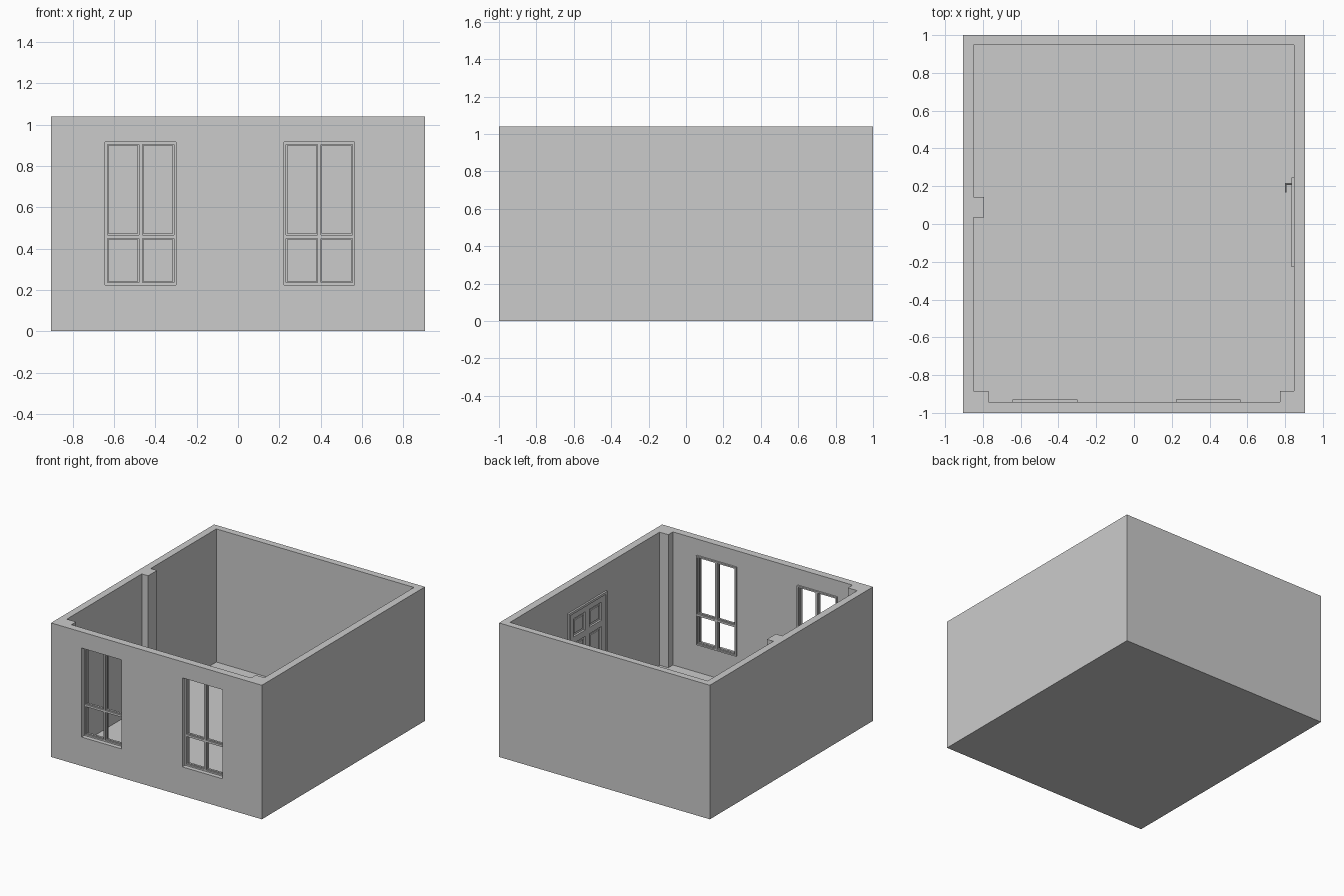
import bpy, bmesh, math
from mathutils import Matrix, Vector

if "Cube" in bpy.data.objects:
    bpy.data.objects.remove(bpy.data.objects["Cube"])


def finish(name, bm):
    bmesh.ops.recalc_face_normals(bm, faces=bm.faces)
    me = bpy.data.meshes.new(name)
    bm.to_mesh(me)
    bm.free()
    ob = bpy.data.objects.new(name, me)
    bpy.context.collection.objects.link(ob)
    return ob


def add_box(bm, x0, x1, y0, y1, z0, z1):
    m = Matrix.Translation(((x0 + x1) / 2, (y0 + y1) / 2, (z0 + z1) / 2))
    bmesh.ops.create_cube(bm, size=1, matrix=m @ Matrix.Diagonal((x1 - x0, y1 - y0, z1 - z0, 1)))


def boxes(name, items):
    bm = bmesh.new()
    for b in items:
        add_box(bm, *b)
    return finish(name, bm)


def prism(name, pts, z0, z1):
    bm = bmesh.new()
    face = bm.faces.new([bm.verts.new((x, y, z0)) for x, y in pts])
    ext = bmesh.ops.extrude_face_region(bm, geom=[face])
    bmesh.ops.translate(bm, vec=(0, 0, z1 - z0),
                        verts=[v for v in ext["geom"] if isinstance(v, bmesh.types.BMVert)])
    return finish(name, bm)


def cut(ob, cutter):
    mod = ob.modifiers.new("cut", "BOOLEAN")
    mod.operation = "DIFFERENCE"
    mod.solver = "EXACT"
    mod.object = cutter
    bpy.context.view_layer.objects.active = ob
    bpy.ops.object.modifier_apply(modifier=mod.name)
    bpy.data.objects.remove(cutter)


def rod(bm, a, b, r, n=12):
    a, b = Vector(a), Vector(b)
    rot = (b - a).to_track_quat("Z", "Y").to_matrix().to_4x4()
    bmesh.ops.create_cone(bm, cap_ends=True, segments=n, radius1=r, radius2=r,
                          depth=(b - a).length, matrix=Matrix.Translation((a + b) / 2) @ rot)


# Room shell: thin floor, thick walls, corner pillars and a pilaster on the left wall
room = boxes("room_shell", [(-0.905, 0.905, -1, 1, 0, 1.04)])
inner = [(-0.77, -0.942), (0.772, -0.942), (0.772, -0.885), (0.847, -0.885),
         (0.847, 0.948), (-0.85, 0.948), (-0.85, 0.143), (-0.795, 0.143),
         (-0.795, 0.034), (-0.85, 0.034), (-0.85, -0.885), (-0.77, -0.885)]
cut(room, prism("room_cutter", inner, 0.007, 1.2))

# Windows: four panes each, sash with a thinner stop around every pane
WZ0, WZ1 = 0.224, 0.915
for side, x0 in (("left", -0.643), ("right", 0.222)):
    x1 = x0 + 0.343
    xm = (x0 + x1) / 2
    cut(room, boxes("window_cutter", [(x0, x1, -1.1, -0.9, WZ0, WZ1)]))
    bars = []
    for inset, y0, y1 in ((0.0, -0.966, -0.928), (0.006, -0.955, -0.939)):
        e, h = 0.011 + inset, 0.008 + inset
        bars += [(x0, x0 + e, y0, y1, WZ0, WZ1), (x1 - e, x1, y0, y1, WZ0, WZ1),
                 (xm - h, xm + h, y0, y1, WZ0 + e, WZ1 - e),
                 (x0 + e, x1 - e, y0, y1, WZ0, WZ0 + e),
                 (x0 + e, x1 - e, y0, y1, WZ1 - e, WZ1),
                 (x0 + e, xm - h, y0, y1, 0.458 - h, 0.458 + h),
                 (xm + h, x1 - e, y0, y1, 0.458 - h, 0.458 + h)]
    boxes(side + "_window_frame", bars)

# Door niche and casing on the right wall
DY0, DY1, DT, F = -0.228, 0.245, 0.837, 0.007
cut(room, boxes("door_cutter", [(0.8, 0.872, DY0, DY1, F, DT)]))
C = 0.018
boxes("door_casing", [(0.833, 0.872, DY0, DY0 + C, F, DT),
                      (0.833, 0.872, DY1 - C, DY1, F, DT),
                      (0.833, 0.872, DY0 + C, DY1 - C, DT - C, DT)])

# Door leaf with six recessed panels, each with a raised field
leaf = boxes("door_leaf", [(0.839, 0.872, DY0 + C, DY1 - C, F, DT - C)])
ym = (DY0 + DY1) / 2
fields = []
for z0, z1 in ((0.07, 0.28), (0.34, 0.585), (0.635, 0.775)):
    for s in (-1, 1):
        ya, yb = sorted((ym + s * 0.025, ym + s * 0.172))
        cut(leaf, boxes("panel_cutter", [(0.8, 0.854, ya, yb, z0, z1)]))
        g = 0.02
        fields.append((0.846, 0.856, ya + g, yb - g, z0 + g, z1 - g))
boxes("door_panels", fields)

# Lever handle with rose
bm = bmesh.new()
rod(bm, (0.841, 0.211, 0.40), (0.834, 0.211, 0.40), 0.012, 16)
rod(bm, (0.838, 0.211, 0.40), (0.803, 0.211, 0.40), 0.005)
rod(bm, (0.804, 0.216, 0.40), (0.804, 0.166, 0.40), 0.004)
handle = finish("door_handle", bm)
bpy.ops.object.select_all(action="DESELECT")
handle.select_set(True)
bpy.context.view_layer.objects.active = handle
bpy.ops.object.shade_smooth_by_angle(angle=math.radians(35))
